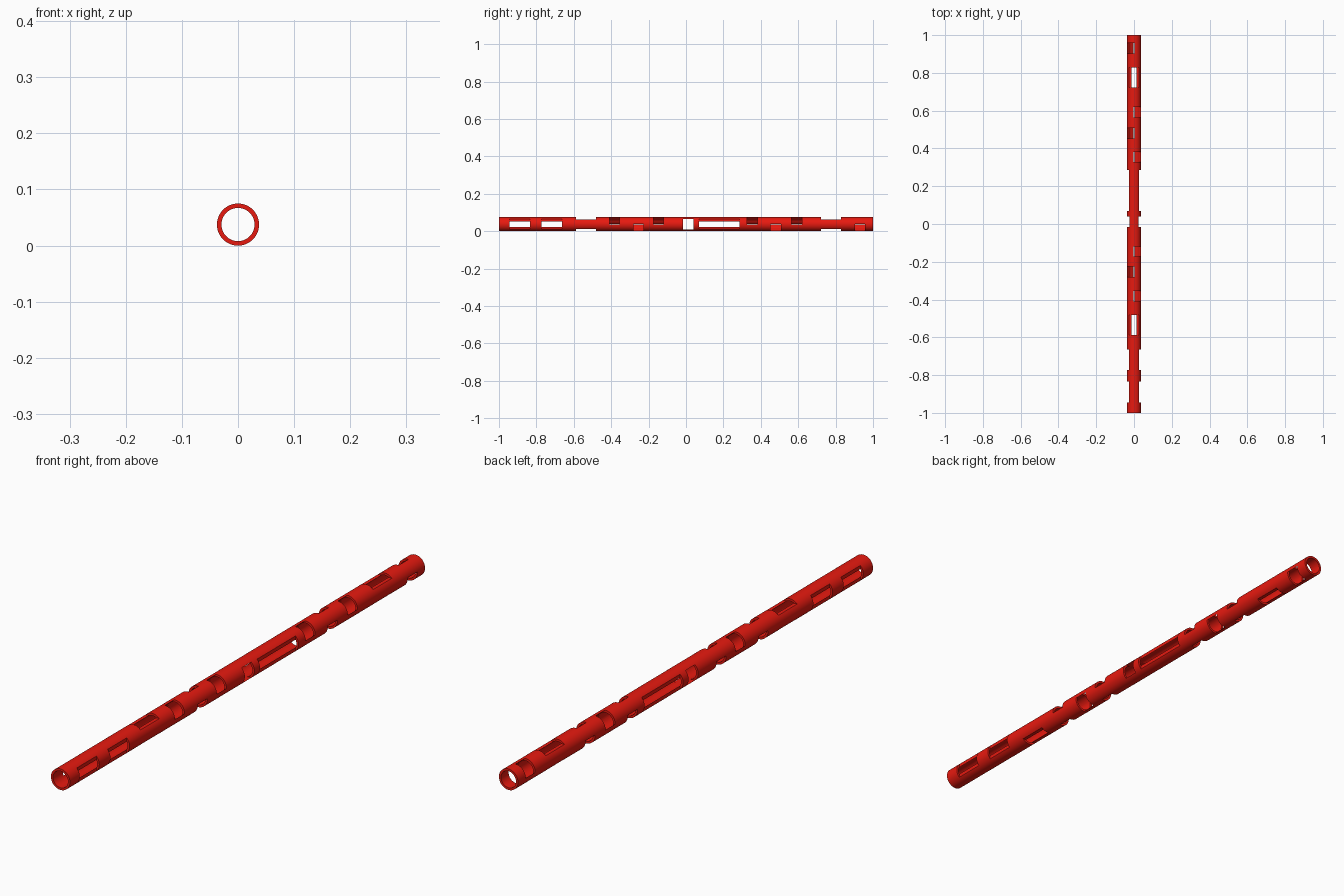
import bpy, bmesh, math
from mathutils import Matrix, Vector

if "Cube" in bpy.data.objects:
    bpy.data.objects.remove(bpy.data.objects["Cube"])

R, r, CZ, SEG = 0.0375, 0.0295, 0.0375, 96
FLAT = 0.026      # distance of milled flats from the axis
HALF = 0.028      # half width of the cross windows


def mesh_object(name, bm):
    bmesh.ops.recalc_face_normals(bm, faces=bm.faces)
    me = bpy.data.meshes.new(name)
    bm.to_mesh(me)
    bm.free()
    ob = bpy.data.objects.new(name, me)
    bpy.context.collection.objects.link(ob)
    ob.location.z = CZ
    return ob


# Hollow tube along y, open at both ends
bm = bmesh.new()
rings = []
for rad, y in ((R, -1), (R, 1), (r, 1), (r, -1)):
    rings.append([bm.verts.new((rad * math.cos(a), y, rad * math.sin(a)))
                  for a in (2 * math.pi * i / SEG for i in range(SEG))])
for k in range(4):
    a, b = rings[k], rings[(k + 1) % 4]
    for i in range(SEG):
        j = (i + 1) % SEG
        bm.faces.new((a[i], a[j], b[j], b[i]))
tube = mesh_object("slotted_tube", bm)

# Cutters, turned about the tube axis by an angle (0 = sideways, 90 = vertical)
cut = bmesh.new()


def box(angle, y0, y1, x0, x1, half):
    m = (Matrix.Rotation(-math.radians(angle), 4, 'Y')
         @ Matrix.Translation(((x0 + x1) / 2, (y0 + y1) / 2, 0))
         @ Matrix.Diagonal(Vector((x1 - x0, y1 - y0, 2 * half, 1))))
    bmesh.ops.create_cube(cut, size=1, matrix=m)


# Long slots: flats milled on opposite sides, deep enough to open the bore
for angle, y0, y1 in ((0, -0.945, -0.835), (0, -0.772, -0.664), (0, 0.07, 0.287),
                      (90, -0.587, -0.482), (90, 0.723, 0.828)):
    for turn in (0, 180):
        box(angle + turn, y0, y1, FLAT, 0.08, 0.06)

# Short windows cut straight through the tube
for angle, y in ((0, 0.012), (45, -0.382), (45, -0.146), (45, 0.354), (45, 0.592),
                 (135, -0.253), (135, 0.48), (135, 0.93)):
    box(angle, y - 0.027, y + 0.027, -0.08, 0.08, HALF)

cutter = mesh_object("slot_cutter", cut)
cutter.hide_render = True

mod = tube.modifiers.new("slots", 'BOOLEAN')
mod.operation = 'DIFFERENCE'
mod.solver = 'EXACT'
mod.object = cutter
bpy.context.view_layer.objects.active = tube
tube.select_set(True)
bpy.ops.object.modifier_apply(modifier=mod.name)
bpy.data.objects.remove(cutter)

# Red finish
red = bpy.data.materials.new("red")
red.diffuse_color = (0.8, 0.01, 0.005, 1)
red.use_nodes = True
red.node_tree.nodes["Principled BSDF"].inputs["Base Color"].default_value = red.diffuse_color
tube.data.materials.clear()
tube.data.materials.append(red)
bpy.ops.object.shade_smooth_by_angle(angle=math.radians(30))
